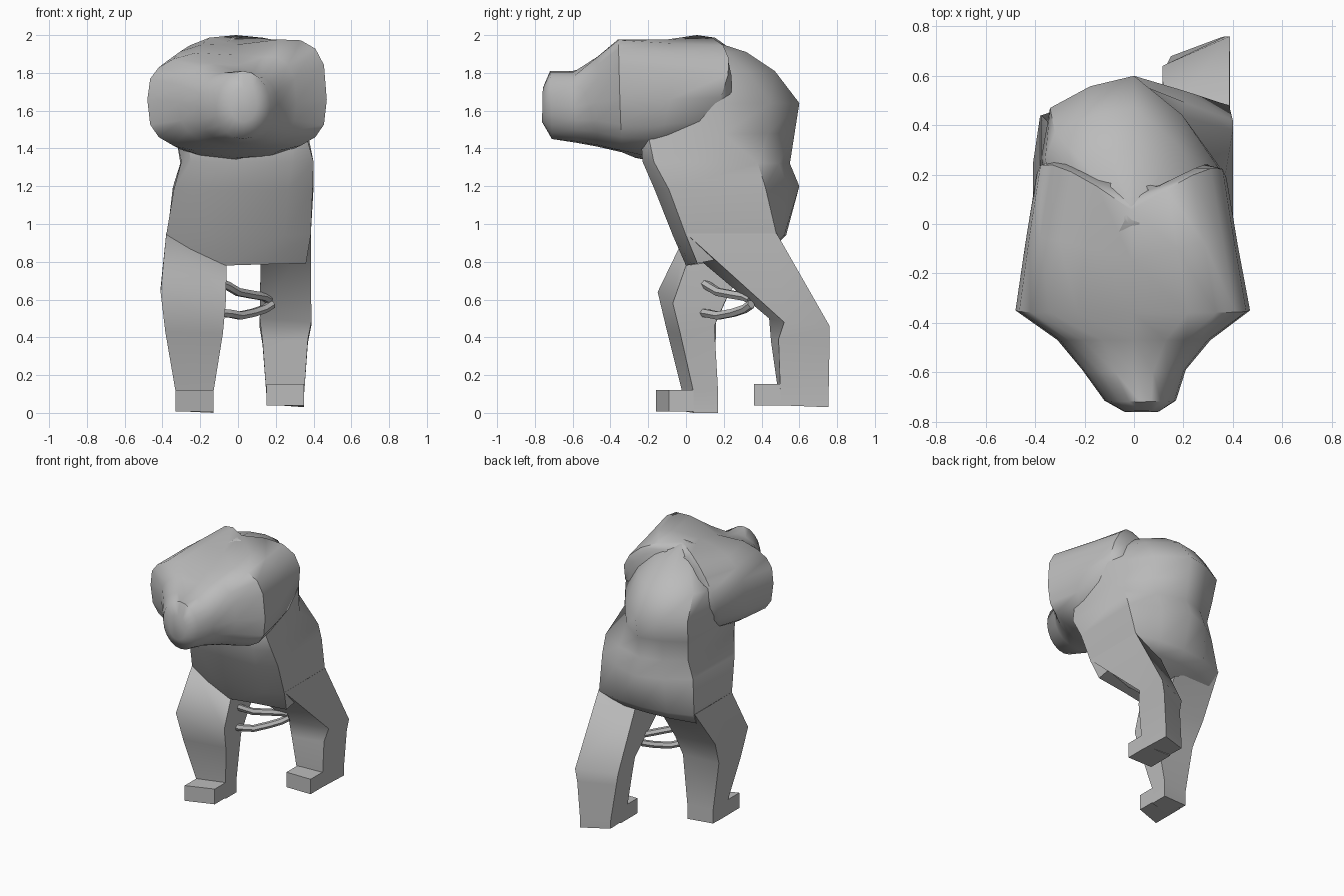
import bpy, bmesh, math
from mathutils import Vector

if "Cube" in bpy.data.objects:
    bpy.data.objects.remove(bpy.data.objects["Cube"])

grey = bpy.data.materials.new("stone_grey")
grey.diffuse_color = (0.5, 0.5, 0.5, 1)
grey.use_nodes = True
grey.node_tree.nodes["Principled BSDF"].inputs["Base Color"].default_value = grey.diffuse_color


def loft(name, rings, angle):
    """Skin closed rings of points and cap both ends."""
    bm = bmesh.new()
    rows = [[bm.verts.new(p) for p in ring] for ring in rings]
    n = len(rows[0])
    for a, b in zip(rows, rows[1:]):
        for i in range(n):
            j = (i + 1) % n
            bm.faces.new((a[i], a[j], b[j], b[i]))
    bm.faces.new(rows[0])
    bm.faces.new(rows[-1][::-1])
    bmesh.ops.recalc_face_normals(bm, faces=bm.faces)
    mesh = bpy.data.meshes.new(name)
    bm.to_mesh(mesh)
    bm.free()
    mesh.materials.append(grey)
    ob = bpy.data.objects.new(name, mesh)
    bpy.context.collection.objects.link(ob)
    bpy.ops.object.select_all(action='DESELECT')
    ob.select_set(True)
    bpy.context.view_layer.objects.active = ob
    bpy.ops.object.shade_smooth_by_angle(angle=math.radians(angle))
    return ob


def power(v, e):
    return math.copysign(abs(v) ** e, v) if abs(v) > 1e-6 else 0


def oval(top, belly, left, right, e, tilt=0.0, dip=0.0, sweep=0.0, n=20):
    """Rounded cross-section between a top and a belly point (y, z).
    tilt lifts the right lobe, dip sinks the middle, sweep trails the sides."""
    pts = []
    for i in range(n):
        t = 2 * math.pi * i / n
        k = power(math.sin(t), e)
        x = (right + left) / 2 + (right - left) / 2 * power(math.cos(t), e)
        f = (k + 1) / 2
        y = belly[0] + (top[0] - belly[0]) * f + sweep * abs(x)
        z = belly[1] + (top[1] - belly[1]) * f
        z += max(0, k) * (tilt * (x if x > 0 else x * .35) / .4
                          - dip * math.exp(-(x / .13) ** 2))
        pts.append((x, y, z))
    return pts


# Muzzle and broad shoulders
shoulders = [
    ((-.758, 1.72), (-.762, 1.54), -.04, .10, 1),
    ((-.72, 1.81), (-.71, 1.45), -.12, .17, 1),
    ((-.60, 1.81), (-.58, 1.43), -.21, .21, .85),
    ((-.47, 1.88), (-.47, 1.41), -.31, .31, .75, .09, .04),
    ((-.36, 1.935), (-.34, 1.38), -.48, .47, .64, .10, .04),
    ((-.15, 1.97), (-.27, 1.35), -.44, .42, .72, .05, .02, .30),
    ((.05, 2.00), (-.22, 1.34), -.395, .375, .85, 0, 0, .72),
    ((.10, 1.96), (.05, 1.42), -.33, .30, .9, 0, 0, .55),
]
loft("shoulders", [oval(*r) for r in shoulders], 55)


def torso_ring(z_front, z_back, fl, fr, sr, cr, back, cl, sl):
    """Slice with a flat front panel, flat flanks and a ridged back."""
    def bulge(c):
        return (c[0] * .52, c[1] + (back - c[1]) * .6 + .01)
    flat = [fl, fr, sr, cr, bulge(cr), (0, back), bulge(cl), cl, sl]
    y0, y1 = min(p[1] for p in flat), max(p[1] for p in flat)
    return [(x, y, z_front + (z_back - z_front) * (y - y0) / (y1 - y0))
            for x, y in flat]


# Hips and hunched back: front panel, flank front, flank rear, ridge
torso = [
    (.78, .87, (-.07, 0), (.12, .03), (.36, .06), (.36, .42), .46, (-.35, .38), (-.35, .06)),
    (.94, .94, (-.15, -.07), (.245, -.07), (.385, 0), (.385, .48), .53, (-.375, .44), (-.38, 0)),
    (1.18, 1.20, (-.21, -.165), (.265, -.165), (.395, -.09), (.40, .42), .60, (-.345, .41), (-.34, -.09)),
    (1.33, 1.32, (-.25, -.22), (.285, -.23), (.40, -.17), (.40, .38), .55, (-.305, .41), (-.30, -.14)),
    (1.47, 1.48, (-.27, -.22), (.29, -.24), (.36, -.20), (.37, .20), .575, (-.325, .44), (-.33, .0)),
    (1.64, 1.64, (-.27, -.18), (.28, -.18), (.36, -.10), (.375, .18), .60, (-.34, .47), (-.375, .27)),
    (1.80, 1.81, (-.22, -.15), (.22, -.15), (.30, -.08), (.33, .09), .47, (-.32, .37), (-.36, .26)),
    (1.91, 1.91, (-.15, -.10), (.15, -.10), (.20, -.05), (.22, .03), .32, (-.20, .24), (-.21, .17)),
    (1.99, 1.99, (-.02, .0), (.02, .0), (.03, .02), (.03, .04), .07, (-.03, .05), (-.03, .02)),
]
loft("torso", [torso_ring(*r) for r in torso], 48)


def leg(name, levels):
    """Each level: outer x, inner x, then (y, z) of the outer front,
    inner front, inner back and outer back corners."""
    rings = []
    for xo, xi, of, nf, nb, ob in levels:
        rings.append([(xo, *of), (xi, *nf), (xi, *nb), (xo, *ob)])
    loft(name, rings, 65)


# Rear-stepping leg
leg("right_leg", [
    (.387, .12, (.0, .95), (.06, .82), (.42, .88), (.48, .95)),
    (.388, .115, (.52, .48), (.44, .50), (.64, .45), (.76, .46)),
    (.37, .13, (.49, .39), (.45, .38), (.64, .36), (.76, .37)),
    (.35, .15, (.50, .10), (.49, .10), (.68, .10), (.755, .10)),
    (.35, .15, (.50, .04), (.49, .05), (.68, .045), (.755, .03)),
])

# Forward leg
leg("left_leg", [
    (-.38, -.06, (.0, .95), (.0, .78), (.36, .83), (.44, .95)),
    (-.41, -.065, (-.15, .64), (-.07, .58), (.22, .62), (.24, .66)),
    (-.385, -.08, (-.10, .43), (-.03, .42), (.15, .46), (.16, .48)),
    (-.33, -.13, (-.02, .11), (.04, .11), (.17, .11), (.15, .11)),
    (-.33, -.13, (-.02, .01), (.04, .0), (.17, .0), (.15, .01)),
])


def toe_block(name, x0, x1, front0, front1, back, z0, z1):
    rings = [[(x0, front0, z), (x1, front1, z), (x1, back, z), (x0, back, z)]
             for z in (z0, z1)]
    loft(name, rings, 30)


# Feet
toe_block("right_toes", .15, .35, .36, .36, .56, .04, .152)
toe_block("left_toes", -.33, -.13, -.16, -.09, .10, .008, .122)


def cord(name, path, r=.024, sides=6):
    """Thin bent tube along a path."""
    path = [Vector(p) for p in path]
    rings = []
    for i, p in enumerate(path):
        d = (path[min(i + 1, len(path) - 1)] - path[max(i - 1, 0)]).normalized()
        u = d.cross(Vector((0, 0, 1))).normalized()
        v = u.cross(d)
        rings.append([p + r * (u * math.cos(a) + v * math.sin(a))
                      for a in (2 * math.pi * k / sides for k in range(sides))])
    loft(name, rings, 40)


# Two bent cords running from the forward thigh toward the rear one
cord("upper_cord", [(-.09, .09, .69), (-.05, .12, .67), (.0, .17, .64),
                    (.08, .25, .625), (.14, .31, .615), (.165, .34, .60)])
cord("lower_cord", [(-.09, .09, .53), (-.04, .12, .525), (.01, .17, .515),
                    (.08, .25, .53), (.14, .31, .55), (.18, .345, .575)])
